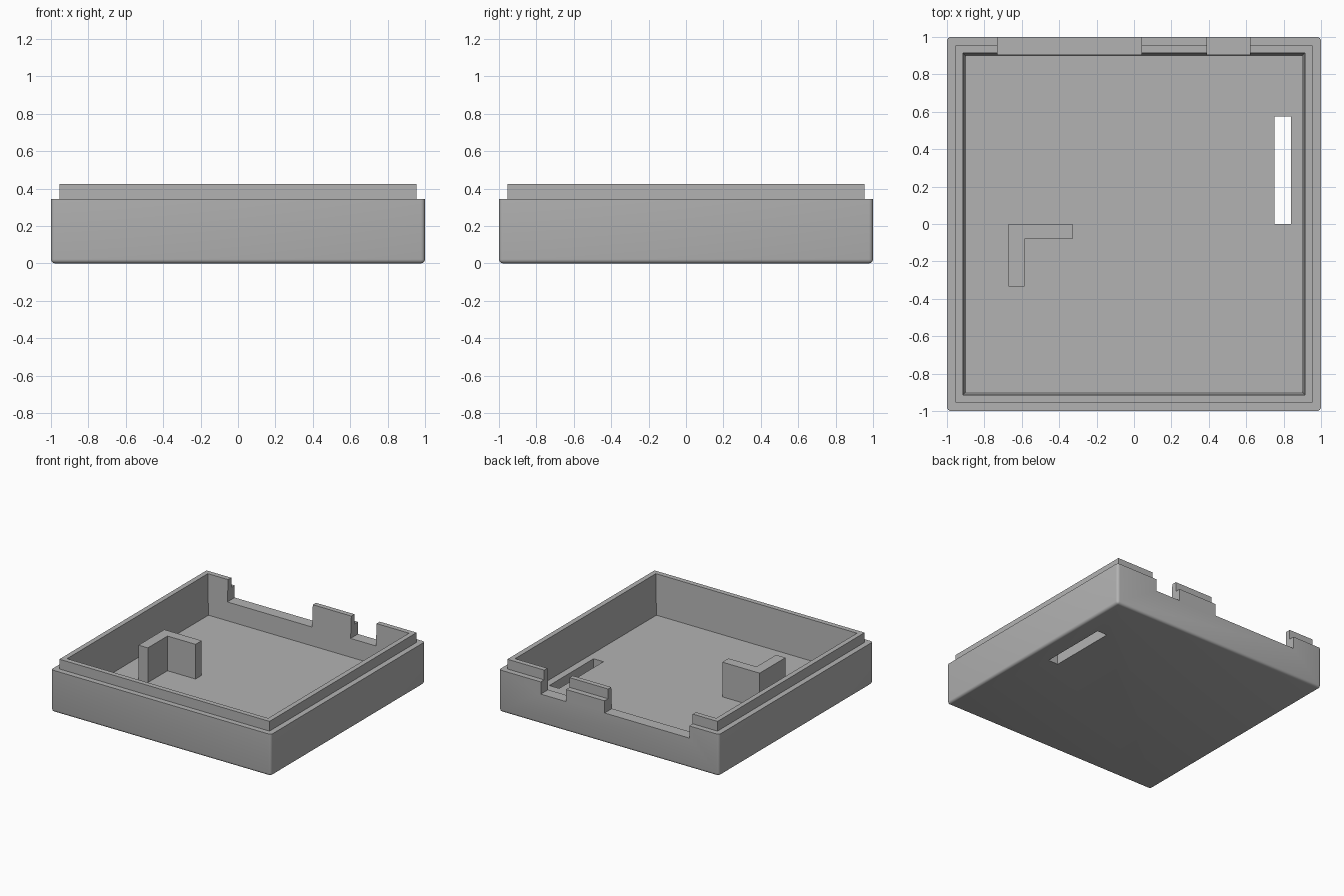
import bpy
import bmesh

if "Cube" in bpy.data.objects:
    bpy.data.objects.remove(bpy.data.objects["Cube"], do_unlink=True)

RIM, LIP, FLOOR, NOTCH = 0.345, 0.425, 0.095, 0.245

grey = bpy.data.materials.new("plain grey")
grey.use_nodes = True
grey.diffuse_color = (0.45, 0.45, 0.45, 1)
grey.node_tree.nodes["Principled BSDF"].inputs["Base Color"].default_value = grey.diffuse_color


def make_object(name, bm):
    bmesh.ops.recalc_face_normals(bm, faces=bm.faces)
    mesh = bpy.data.meshes.new(name)
    bm.to_mesh(mesh)
    bm.free()
    mesh.materials.append(grey)
    obj = bpy.data.objects.new(name, mesh)
    bpy.context.collection.objects.link(obj)
    return obj


def prism(name, outline, z0, z1):
    """Upright solid from a plan outline."""
    bm = bmesh.new()
    base = bm.faces.new([bm.verts.new((x, y, z0)) for x, y in outline])
    top = bmesh.ops.extrude_face_region(bm, geom=[base])["geom"]
    bmesh.ops.translate(bm, vec=(0, 0, z1 - z0),
                        verts=[v for v in top if isinstance(v, bmesh.types.BMVert)])
    return make_object(name, bm)


def box(name, x0, x1, y0, y1, z0, z1):
    return prism(name, [(x0, y0), (x1, y0), (x1, y1), (x0, y1)], z0, z1)


# Tray: square rings from the underside, over the stepped lip, down to the floor
bm = bmesh.new()
profile = [(1, 0), (1, RIM), (0.955, RIM), (0.955, LIP), (0.914, LIP), (0.897, FLOOR)]
rings = [[bm.verts.new((sx * r, sy * r, z))
          for sx, sy in ((-1, -1), (1, -1), (1, 1), (-1, 1))] for r, z in profile]
for lower, upper in zip(rings, rings[1:]):
    for i in range(4):
        j = (i + 1) % 4
        bm.faces.new((lower[i], lower[j], upper[j], upper[i]))
bm.faces.new(rings[0])
bm.faces.new(rings[-1])
bmesh.ops.recalc_face_normals(bm, faces=bm.faces)

# Rounded outer corners and underside edge
outer = [e for e in bm.edges
         if all(abs(v.co.x) > 0.99 and v.co.z < RIM + 0.01 for v in e.verts)
         and min(v.co.z for v in e.verts) < 0.01]
bmesh.ops.bevel(bm, geom=outer, offset=0.022, segments=4, profile=0.5, affect="EDGES")
tray = make_object("tray", bm)

# Back wall notches and the floor slot
cutters = [
    box("wide_notch_cutter", -0.73, 0.04, 0.8, 1.1, NOTCH, 0.6),
    box("narrow_notch_cutter", 0.39, 0.62, 0.8, 1.1, NOTCH, 0.6),
    box("slot_cutter", 0.75, 0.84, 0, 0.575, -0.1, 0.2),
]
bpy.context.view_layer.objects.active = tray
for cutter in cutters:
    mod = tray.modifiers.new(cutter.name, "BOOLEAN")
    mod.operation = "DIFFERENCE"
    mod.solver = "EXACT"
    mod.object = cutter
    bpy.ops.object.modifier_apply(modifier=mod.name)
    bpy.data.objects.remove(cutter, do_unlink=True)

bpy.ops.object.select_all(action="DESELECT")
tray.select_set(True)
bpy.ops.object.shade_smooth_by_angle(angle=0.6)

# L-shaped upright on the floor
prism("corner_bracket",
      [(-0.67, 0), (-0.67, -0.335), (-0.585, -0.335),
       (-0.585, -0.08), (-0.33, -0.08), (-0.33, 0)], FLOOR - 0.02, 0.38)
